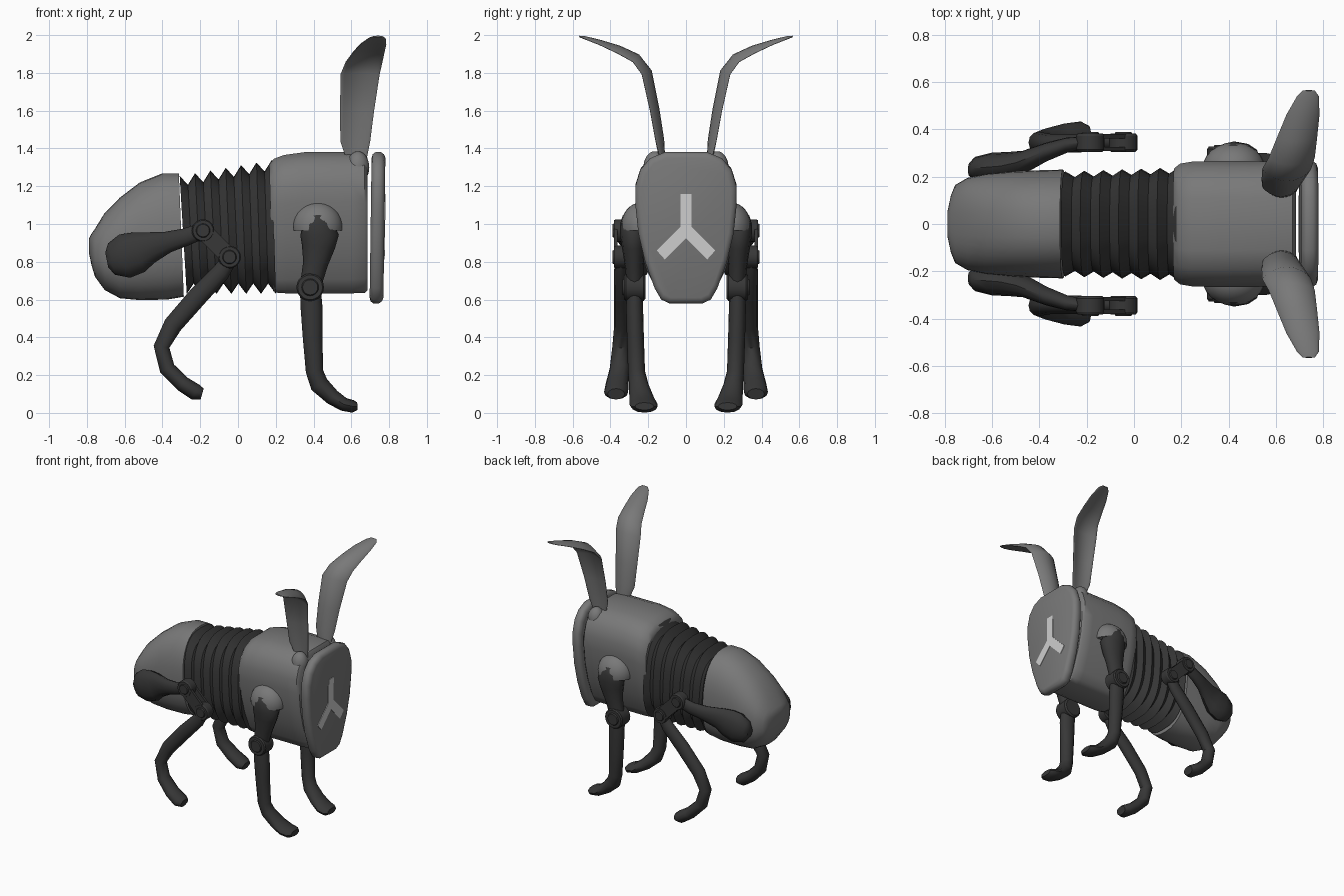
import bpy, bmesh, math
from mathutils import Vector

if "Cube" in bpy.data.objects:
    bpy.data.objects.remove(bpy.data.objects["Cube"])


def material(name, v):
    m = bpy.data.materials.new(name)
    m.diffuse_color = (v, v, v, 1)
    m.use_nodes = True
    m.node_tree.nodes["Principled BSDF"].inputs["Base Color"].default_value = m.diffuse_color
    return m


GREY = material("mid grey", 0.19)
DARK = material("dark grey", 0.038)
LIGHT = material("light grey", 0.62)


def finish(bm, name, mat, angle=40):
    bmesh.ops.recalc_face_normals(bm, faces=bm.faces)
    me = bpy.data.meshes.new(name)
    bm.to_mesh(me)
    bm.free()
    ob = bpy.data.objects.new(name, me)
    bpy.context.collection.objects.link(ob)
    me.materials.append(mat)
    bpy.ops.object.select_all(action='DESELECT')
    ob.select_set(True)
    bpy.context.view_layer.objects.active = ob
    bpy.ops.object.shade_smooth_by_angle(angle=math.radians(angle))
    return ob


def loft(name, rings, mat, angle=40):
    """Skin equal-length closed rings and cap both ends."""
    bm = bmesh.new()
    vs = [[bm.verts.new(p) for p in r] for r in rings]
    n = len(vs[0])
    for a, b in zip(vs, vs[1:]):
        for i in range(n):
            j = (i + 1) % n
            bm.faces.new((a[i], a[j], b[j], b[i]))
    bm.faces.new(vs[0])
    bm.faces.new(vs[-1])
    return finish(bm, name, mat, angle)


def oval(x, zb, zt, w, e=2.5, slope=0.0, n=32):
    """Superellipse section across the body, leaning back by slope."""
    zc, h = (zb + zt) / 2, (zt - zb) / 2
    out = []
    for i in range(n):
        a = 2 * math.pi * i / n
        c, s = math.cos(a), math.sin(a)
        dz = math.copysign(abs(s) ** (2 / e), s) * h
        out.append((x - slope * dz, math.copysign(abs(c) ** (2 / e), c) * w, zc + dz))
    return out


# face outline: (half width fraction, height fraction)
HALF = [(.33, 0), (.49, .025), (.62, .1), (.81, .275), (.94, .46), (1, .65),
        (1, .775), (.9, .885), (.71, .96), (.42, 1)]


def shield(x, zb, zt, w, slope=0.0):
    pts = HALF + [(-a, b) for a, b in reversed(HALF)]
    return [(x - slope * (b - .5) * (zt - zb), a * w, zb + b * (zt - zb)) for a, b in pts]


def limb(name, pts, side, mat=DARK, n=12):
    """Tube along a path in the xz plane; pts are x, y, z, radius, y radius."""
    rings = []
    for k, (x, y, z, r, ry) in enumerate(pts):
        p, q = pts[max(k - 1, 0)], pts[min(k + 1, len(pts) - 1)]
        t = Vector((q[0] - p[0], 0, q[2] - p[2])).normalized()
        ring = []
        for i in range(n):
            a = 2 * math.pi * i / n
            c, s = r * math.cos(a), ry * math.sin(a)
            ring.append((x - t.z * c, side * (y + s), z + t.x * c))
        rings.append(ring)
    return loft(name, rings, mat, 45)


def pivot(name, x, z, r, y0, y1, side):
    """Round joint with a stepped hub, axis along y."""
    prof = [(y0, r * .85), (y0 + .01, r), (y1 - .018, r), (y1 - .008, r * .9),
            (y1 - .008, r * .62), (y1, r * .55)]
    loft(name, [[(x + q * math.cos(i * math.pi / 10), side * y, z + q * math.sin(i * math.pi / 10))
                 for i in range(20)] for y, q in prof], DARK, 30)


def ellipsoid(name, loc, rad, mat, cut=None):
    bm = bmesh.new()
    bmesh.ops.create_uvsphere(bm, u_segments=24, v_segments=16, radius=1)
    for v in bm.verts:
        v.co = Vector([c + r * o for c, r, o in zip(loc, rad, v.co)])
    if cut is not None:
        g = bm.verts[:] + bm.edges[:] + bm.faces[:]
        res = bmesh.ops.bisect_plane(bm, geom=g, plane_co=(0, 0, cut), plane_no=(0, 0, -1), clear_outer=True)
        bmesh.ops.holes_fill(bm, edges=[e for e in bm.edges if e.is_boundary])
    return finish(bm, name, mat)


# rounded rear body
REAR = [(-.79, .85, .92, .05), (-.775, .78, .95, .12), (-.757, .72, .975, .165),
        (-.705, .65, 1.06, .195), (-.625, .607, 1.14, .213), (-.52, .597, 1.22, .222),
        (-.387, .60, 1.268, .228), (-.30, .615, 1.268, .23)]
loft("rear_body", [oval(x, b, t, w, 2.4, .04 if x > -.4 else 0) for x, b, t, w in REAR], GREY)

# pleated bellows
rings = []
for i in range(13):
    f, v = i / 12, i % 2
    rings.append(oval(-.29 + .04 * i, .63 + .055 * v, 1.255 + .085 * f - .055 * v,
                      .222 + .018 * f - .025 * v, 2.7, .06 - .03 * f))
loft("bellows", rings, DARK, 28)

# front body
FRONT = [(.175, .645, 1.315, .235, .03), (.20, .635, 1.345, .255, .03), (.25, .633, 1.365, .264, .02),
         (.35, .633, 1.38, .267, 0), (.6, .633, 1.38, .265, 0), (.67, .635, 1.375, .26, 0),
         (.685, .65, 1.35, .245, 0)]
loft("front_body", [shield(*s) for s in FRONT], GREY)

# face plate with a rounded rim
PLATE = [(.702, .03), (.708, .01), (.722, 0), (.752, 0), (.768, .012), (.775, .03)]
loft("face_plate", [shield(x, .58 + d, 1.38 - d, .268 - d, -.014) for x, d in PLATE], GREY)

# three-armed nose slit set on the plate
SLIT = [(-.03, 1.16), (.03, 1.16), (.03, .985), (.155, .86), (.112, .812), (0, .925),
        (-.112, .812), (-.155, .86), (-.03, .985)]
loft("nose_slit", [[(x + .014 * (z - .98), y, z) for y, z in SLIT] for x in (.772, .779)], LIGHT)

# ear sections: x min, x max, y, z, thickness, cup depth
EAR = [(.575, .68, .13, 1.34, .03, .01), (.542, .70, .145, 1.44, .03, .03),
       (.54, .72, .172, 1.6, .03, .035), (.543, .75, .215, 1.8, .032, .04),
       (.57, .765, .27, 1.872, .032, .035), (.605, .775, .36, 1.918, .028, .028),
       (.645, .785, .46, 1.958, .022, .015), (.69, .782, .54, 1.985, .016, .005),
       (.715, .765, .565, 1.993, .008, 0)]


def ear(name, side):
    rings = []
    for k, (x0, x1, y, z, th, cup) in enumerate(EAR):
        p, q = EAR[max(k - 1, 0)], EAR[min(k + 1, len(EAR) - 1)]
        d = Vector((q[2] - p[2], q[3] - p[3])).normalized()
        n = Vector((d.y, -d.x))          # points to the outer, hollow side
        ring = []
        for i in range(20):
            a = 2 * math.pi * i / 20
            u = math.cos(a)
            off = math.sin(a) * th / 2 + cup * (u * u - .5)
            ring.append(((x0 + x1) / 2 + u * (x1 - x0) / 2, side * (y + n.x * off), z + n.y * off))
        rings.append(ring)
    loft(name, rings, GREY, 50)


def link(name, a, b, w, y0, y1, side):
    """Flat bar between two pivots."""
    a, b = Vector(a), Vector(b)
    t = (b - a).normalized()
    n = Vector((-t.y, t.x)) * w
    loft(name, [[(p.x, side * y, p.y) for p in (a + n, b + n, b - n, a - n)] for y in (y0, y1)], DARK)


for side, tag in ((1, "left"), (-1, "right")):
    # ear and its socket
    ear(tag + "_ear", side)
    ellipsoid(tag + "_ear_socket", (.635, side * .165, 1.30), (.06, .06, .085), GREY)

    # front leg
    ellipsoid(tag + "_shoulder_cap", (.422, side * .235, .985), (.132, .11, .13), GREY, .965)
    limb(tag + "_front_upper_leg", [
        (.42, .29, 1.062, .02, .02), (.42, .29, 1.045, .05, .045), (.422, .285, 1.0, .082, .064),
        (.432, .28, .94, .102, .068), (.425, .278, .88, .088, .062), (.41, .275, .79, .066, .05),
        (.39, .272, .70, .058, .045)], side)
    pivot(tag + "_front_knee", .382, .665, .073, .215, .335, side)
    limb(tag + "_front_lower_leg", [
        (.382, .272, .67, .055, .042), (.39, .272, .55, .058, .045), (.395, .268, .4, .052, .045),
        (.405, .262, .22, .046, .045), (.43, .25, .15, .05, .052), (.50, .235, .083, .042, .065),
        (.56, .225, .045, .036, .075), (.61, .22, .034, .033, .07), (.632, .22, .035, .02, .05)], side)

    # rear leg
    limb(tag + "_rear_thigh", [
        (-.695, .23, .81, .04, .03), (-.67, .235, .815, .085, .05), (-.60, .24, .83, .118, .062),
        (-.53, .245, .85, .11, .06), (-.47, .26, .875, .085, .05), (-.37, .305, .905, .056, .04),
        (-.28, .335, .93, .047, .032), (-.185, .348, .965, .042, .025)], side)
    hip, knee = (-.185, .965), (-.045, .825)
    link(tag + "_rear_link_inner", hip, knee, .046, .308, .326, side)
    link(tag + "_rear_link_outer", hip, knee, .046, .362, .38, side)
    pivot(tag + "_rear_hip_pivot", *hip, .06, .305, .39, side)
    pivot(tag + "_rear_knee_pivot", *knee, .06, .305, .39, side)
    limb(tag + "_rear_lower_leg", [
        (-.04, .346, .82, .04, .03), (-.09, .346, .745, .048, .035), (-.21, .342, .62, .052, .038),
        (-.345, .34, .465, .05, .04), (-.405, .345, .35, .042, .045), (-.375, .352, .235, .042, .052),
        (-.295, .365, .155, .042, .06), (-.225, .37, .11, .044, .064), (-.19, .37, .10, .03, .045)], side)
